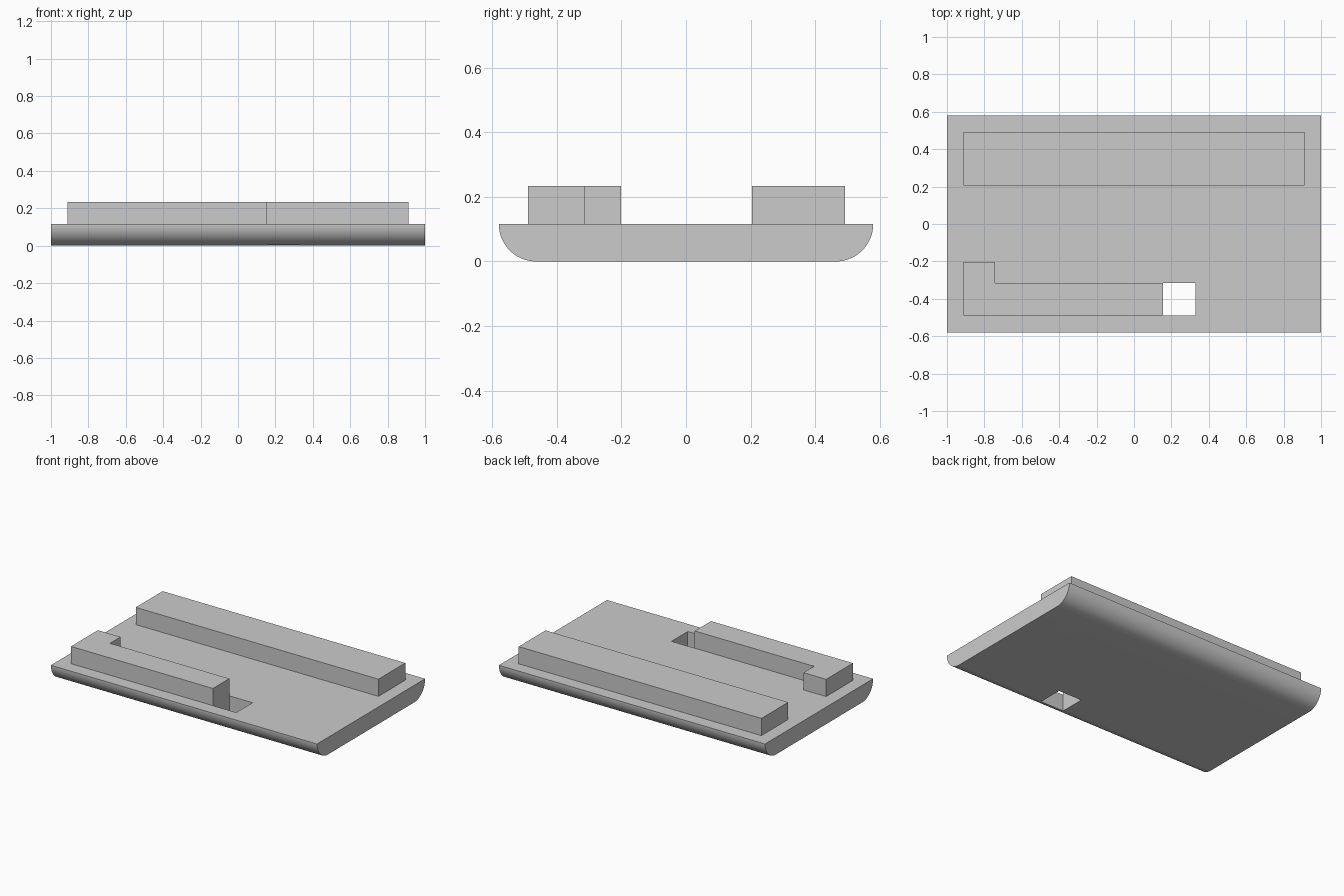
import bpy, bmesh, math

cube = bpy.data.objects.get("Cube")
if cube:
    bpy.data.objects.remove(cube, do_unlink=True)

HALF_WIDTH, DECK, TOP = 0.58, 0.116, 0.233

grey = bpy.data.materials.new("plain grey")
grey.use_nodes = True
colour = (0.6, 0.6, 0.6, 1)
grey.diffuse_color = colour
grey.node_tree.nodes["Principled BSDF"].inputs["Base Color"].default_value = colour


def prism(name, outline, offset):
    """Extrude a closed outline of 3D points along an offset."""
    bm = bmesh.new()
    face = bm.faces.new([bm.verts.new(p) for p in outline])
    new = bmesh.ops.extrude_face_region(bm, geom=[face])["geom"]
    bmesh.ops.translate(bm, vec=offset, verts=[v for v in new if isinstance(v, bmesh.types.BMVert)])
    bmesh.ops.recalc_face_normals(bm, faces=bm.faces)
    mesh = bpy.data.meshes.new(name)
    bm.to_mesh(mesh)
    bm.free()
    mesh.materials.append(grey)
    obj = bpy.data.objects.new(name, mesh)
    bpy.context.collection.objects.link(obj)
    return obj


def rectangle(x0, x1, y0, y1, z):
    return [(x0, y0, z), (x1, y0, z), (x1, y1, z), (x0, y1, z)]


# Base plate with quarter-round lower edges
STEPS = 24
arc = [i * math.pi / 2 / STEPS for i in range(STEPS + 1)]
right_side = [(HALF_WIDTH - DECK + DECK * math.cos(a), DECK - DECK * math.sin(a)) for a in arc]
left_side = [(-y, z) for y, z in reversed(right_side)]
base = prism("base_plate", [(-1, y, z) for y, z in right_side + left_side], (2, 0, 0))

# Square hole through the plate
cutter = prism("hole_cutter", rectangle(0.155, 0.33, -0.49, -0.315, -0.1), (0, 0, 0.4))
cutter.hide_render = True
cut = base.modifiers.new("hole", 'BOOLEAN')
cut.operation = 'DIFFERENCE'
cut.solver = 'EXACT'
cut.object = cutter
bpy.context.view_layer.objects.active = base
base.select_set(True)
bpy.ops.object.modifier_apply(modifier=cut.name)
bpy.data.objects.remove(cutter, do_unlink=True)
bpy.ops.object.shade_smooth_by_angle(angle=math.radians(30))

# Raised blocks on the deck
height = (0, 0, TOP - DECK)
prism("back_bar", rectangle(-0.912, 0.912, 0.205, 0.493, DECK), height)
hook = [(-0.912, -0.49), (0.155, -0.49), (0.155, -0.315),
        (-0.742, -0.315), (-0.742, -0.202), (-0.912, -0.202)]
prism("front_hooked_bar", [(x, y, DECK) for x, y in hook], height)
